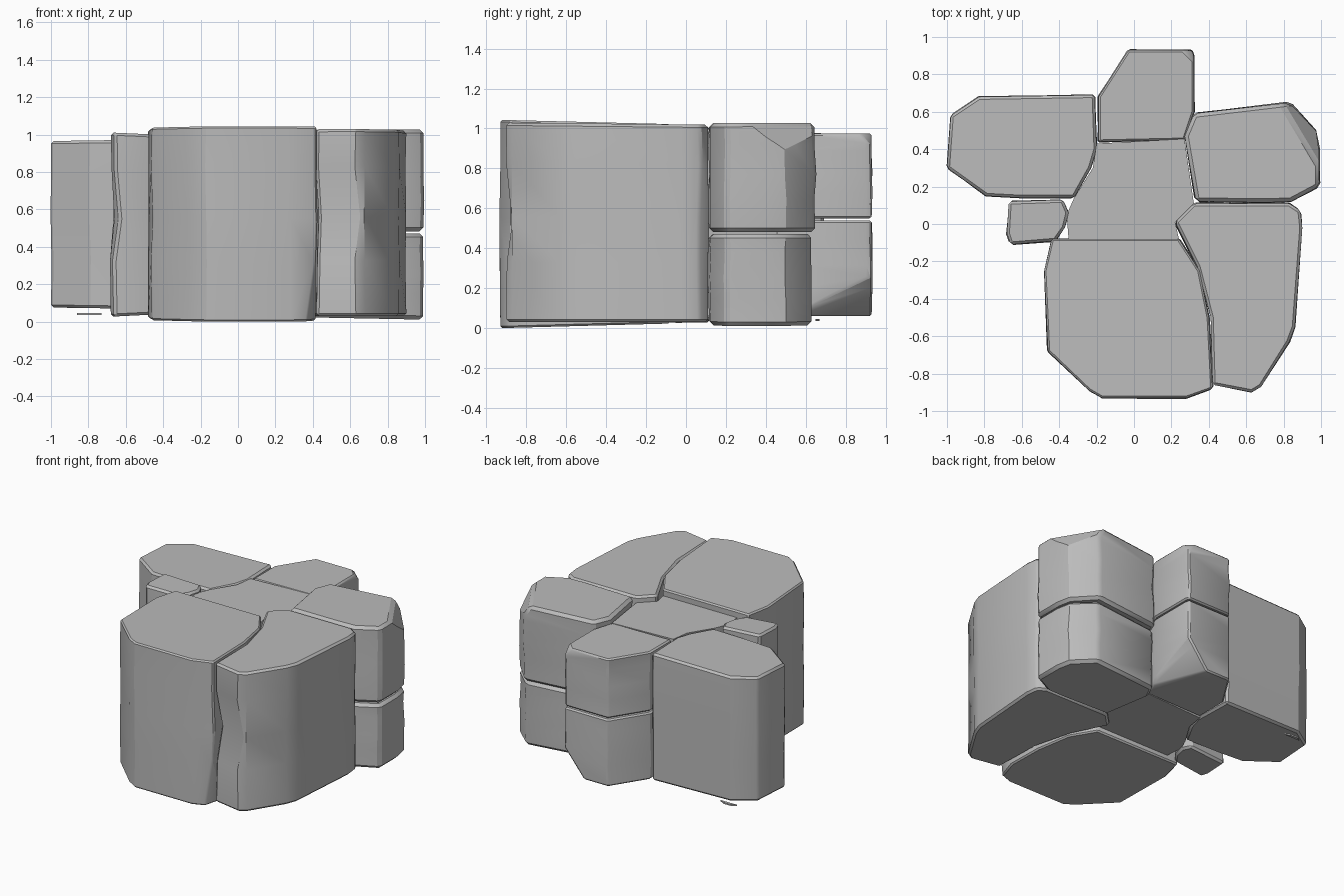
import bpy
import bmesh
import random
from mathutils import Vector

random.seed(4)

default_cube = bpy.data.objects.get("Cube")
if default_cube:
    bpy.data.objects.remove(default_cube, do_unlink=True)

# One plain stone colour
stone_grey = bpy.data.materials.new("stone_grey")
stone_grey.use_nodes = True
stone_colour = (0.5, 0.5, 0.5, 1.0)
stone_grey.diffuse_color = stone_colour
shader = stone_grey.node_tree.nodes["Principled BSDF"]
shader.inputs["Base Color"].default_value = stone_colour
shader.inputs["Roughness"].default_value = 0.9


def plane_height(plane, x, y):
    """Height of a sloped plane given as (height at origin, x slope, y slope)."""
    return plane[0] + plane[1] * x + plane[2] * y


def stone(name, outline, bottom, top, chips=(), dents=None, bevel=0.014, rough=0.006):
    """Rough block: an outline lofted between two planes, with chips cut off."""
    dents = dents or {}
    bm = bmesh.new()
    levels = (0, 0.3, 0.53, 0.8, 1)
    rings = []
    for level in levels:
        ring = []
        for index, (x, y) in enumerate(outline):
            low = plane_height(bottom, x, y)
            high = plane_height(top, x, y)
            px, py = x, y
            if 0 < level < 1:
                px += random.uniform(-rough, rough)
                py += random.uniform(-rough, rough)
            if level == levels[2] and index in dents:
                px += dents[index][0]
                py += dents[index][1]
            ring.append(bm.verts.new((px, py, low + (high - low) * level)))
        rings.append(ring)

    # Caps and sides
    bm.faces.new(rings[0])
    bm.faces.new(rings[-1])
    count = len(outline)
    for lower, upper in zip(rings, rings[1:]):
        for i in range(count):
            j = (i + 1) % count
            bm.faces.new((lower[i], lower[j], upper[j], upper[i]))

    # Chips broken off corners
    for point, normal in chips:
        geometry = bm.verts[:] + bm.edges[:] + bm.faces[:]
        bmesh.ops.bisect_plane(bm, geom=geometry, plane_co=point,
                               plane_no=Vector(normal).normalized(), clear_outer=True)
        border = [edge for edge in bm.edges if edge.is_boundary]
        bmesh.ops.holes_fill(bm, edges=border, sides=0)
    bmesh.ops.recalc_face_normals(bm, faces=bm.faces[:])

    # Worn edges
    if bevel:
        sharp = [edge for edge in bm.edges
                 if edge.is_manifold and edge.calc_face_angle() > 0.75]
        bmesh.ops.bevel(bm, geom=sharp, offset=bevel, segments=1,
                        affect='EDGES', clamp_overlap=True)

    mesh = bpy.data.meshes.new(name)
    bm.to_mesh(mesh)
    bm.free()
    mesh.materials.append(stone_grey)
    obj = bpy.data.objects.new(name, mesh)
    bpy.context.collection.objects.link(obj)
    bpy.ops.object.select_all(action='DESELECT')
    obj.select_set(True)
    bpy.context.view_layer.objects.active = obj
    bpy.ops.object.shade_smooth_by_angle(angle=0.5)
    return obj


# Large front stone
stone("front_stone",
      [(-0.44, -0.08), (-0.48, -0.25), (-0.46, -0.68), (-0.24, -0.89), (-0.17, -0.93),
       (0.28, -0.93), (0.42, -0.88), (0.4, -0.5), (0.35, -0.25), (0.24, -0.08)],
      bottom=(0.025, 0, 0.027), top=(1.02, 0, -0.025),
      chips=[((0.37, -0.9, 0.02), (1, -0.3, -0.13))])

# Front stone on the +x side, with a worn waist beside the gap
stone("front_left_stone",
      [(0.32, 0.11), (0.83, 0.11), (0.89, 0.07), (0.9, -0.02), (0.86, -0.55),
       (0.83, -0.63), (0.68, -0.87), (0.63, -0.9), (0.42, -0.86), (0.41, -0.5),
       (0.34, -0.23), (0.22, 0.01)],
      bottom=(0.03, 0, 0), top=(1.02, 0, -0.01),
      dents={7: (0.02, 0.035), 8: (0.015, 0.06)})

# Two stacked stones at the back on the +x side
side_outline = [(0.33, 0.12), (0.7, 0.115), (0.84, 0.12), (0.99, 0.2), (0.99, 0.4),
                (0.97, 0.5), (0.83, 0.65), (0.32, 0.59), (0.27, 0.47)]
stone("back_left_upper_stone", side_outline,
      bottom=(0.482, 0, 0), top=(1.02, 0.008, 0), bevel=0.02,
      chips=[((0.93, 0.47, 0.98), (1, 0.6, 0.7))])
stone("back_left_lower_stone", [(x, y - 0.02 * (y > 0.55)) for x, y in side_outline],
      bottom=(0.03, -0.02, 0), top=(0.472, 0, 0), bevel=0.02)

# Two stacked stones at the back
back_outline = [(-0.19, 0.44), (-0.19, 0.68), (-0.03, 0.93), (0.31, 0.93),
                (0.32, 0.9), (0.32, 0.6), (0.27, 0.45)]
stone("back_upper_stone", back_outline, bottom=(0.55, 0, 0), top=(0.975, 0, 0),
      chips=[((0.3, 0.9, 0.965), (1, 1, 0.8))])
stone("back_lower_stone", back_outline, bottom=(0.06, 0, 0), top=(0.54, 0, 0),
      chips=[((0.32, 0.65, 0.12), (1, 0.4, -0.8))])

# Long stone on the -x side
stone("right_stone",
      [(-1, 0.3), (-0.98, 0.58), (-0.83, 0.68), (-0.21, 0.69), (-0.2, 0.4),
       (-0.23, 0.3), (-0.32, 0.14), (-0.6, 0.14), (-0.79, 0.15)],
      bottom=(0.06, -0.015, 0), top=(0.98, 0.015, 0), rough=0.004)

# Small wedge stone on the -x side
stone("right_wedge_stone",
      [(-0.67, 0.12), (-0.38, 0.13), (-0.35, 0.06), (-0.37, -0.02), (-0.42, -0.09),
       (-0.66, -0.11), (-0.68, -0.05)],
      bottom=(0.06, 0.05, 0), top=(0.98, -0.045, 0),
      dents={5: (0.02, 0.01), 6: (0.02, 0)})

# Core stone filling the middle
stone("core_stone",
      [(-0.35, -0.08), (0.24, -0.08), (0.22, 0.01), (0.32, 0.11), (0.27, 0.455),
       (-0.2, 0.43), (-0.22, 0.3), (-0.32, 0.14), (-0.36, 0.05)],
      bottom=(0.06, 0, 0), top=(0.975, 0, 0), bevel=0, rough=0)

# Thin loose flake under the long stone
stone("loose_flake", [(-0.86, 0.65), (-0.73, 0.65), (-0.77, 0.67), (-0.83, 0.67)],
      bottom=(0.036, 0, 0), top=(0.046, 0, 0), bevel=0, rough=0)
